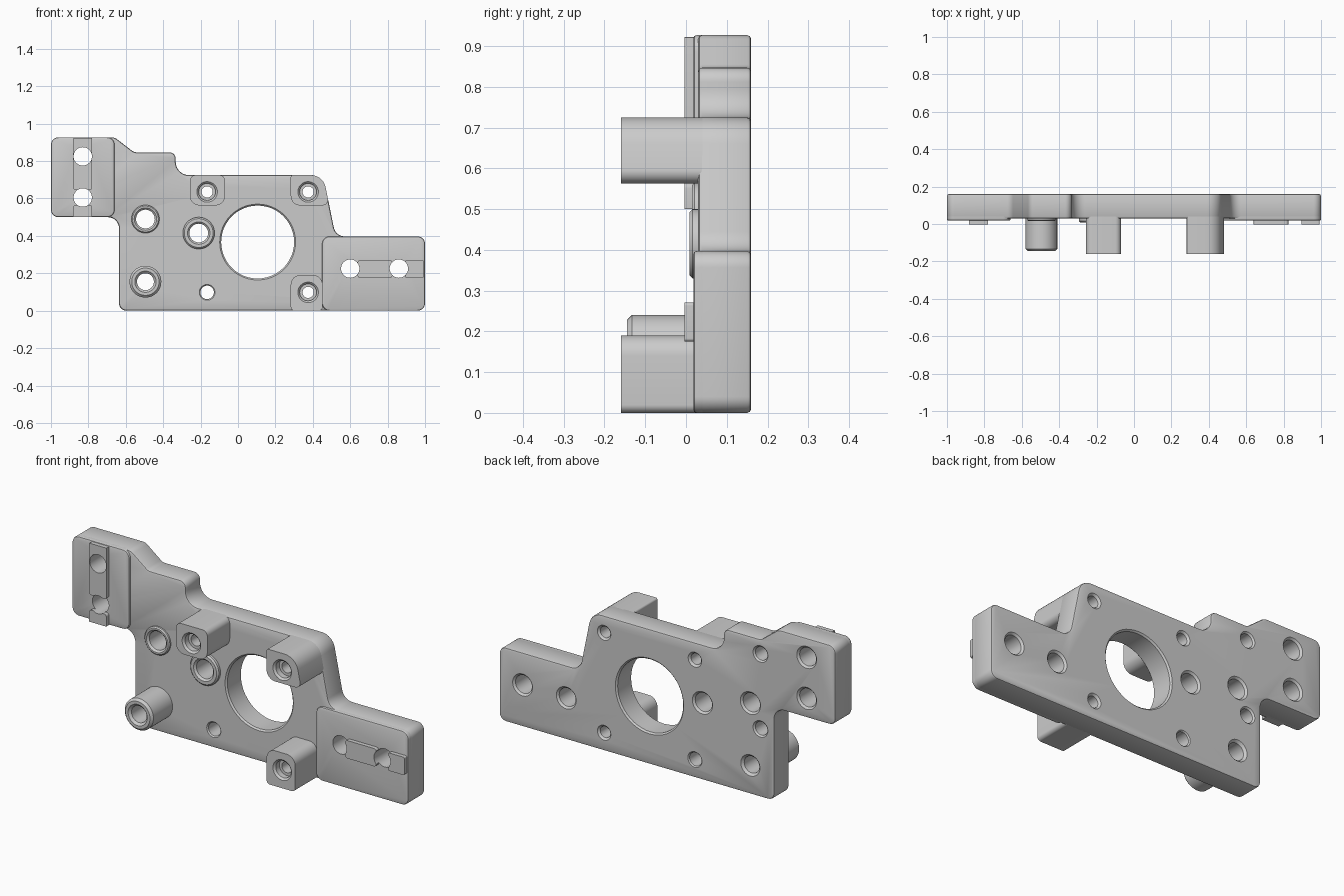
import bpy, bmesh, math
from mathutils import Vector

cube = bpy.data.objects.get("Cube")
if cube:
    bpy.data.objects.remove(cube, do_unlink=True)

metal = bpy.data.materials.new("plain grey")
metal.use_nodes = True
GREY = (0.6, 0.6, 0.6, 1)
metal.diffuse_color = GREY
metal.node_tree.nodes["Principled BSDF"].inputs["Base Color"].default_value = GREY

BACK, FACE, PAD = 0.16, 0.03, 0.018
ROOT = 0.045        # depth at which raised parts end inside the plate
parts = []


def finish(name, bm):
    bmesh.ops.recalc_face_normals(bm, faces=bm.faces)
    mesh = bpy.data.meshes.new(name)
    bm.to_mesh(mesh)
    bm.free()
    mesh.materials.append(metal)
    obj = bpy.data.objects.new(name, mesh)
    bpy.context.collection.objects.link(obj)
    return obj


def rounded(corners, steps=8):
    """Turn (x, z, radius) corners into an outline with true arcs."""
    out = []
    for i, (x, z, r) in enumerate(corners):
        p = Vector((x, z))
        u = (Vector(corners[i - 1][:2]) - p).normalized()
        v = (Vector(corners[(i + 1) % len(corners)][:2]) - p).normalized()
        half = u.angle(v) / 2
        centre = p + (u + v).normalized() * (r / math.sin(half))
        t = r / math.tan(half)
        a, b = p + u * t - centre, p + v * t - centre
        sweep = math.atan2(a.x * b.y - a.y * b.x, a.dot(b))
        start = math.atan2(a.y, a.x)
        for k in range(steps + 1):
            angle = start + sweep * k / steps
            out.append(centre + Vector((math.cos(angle), math.sin(angle))) * r)
    return out


def prism(name, corners, front, back, edge=0.0, edge_back=False):
    """Extrude a rounded outline along y, easing the front and back rims."""
    bm = bmesh.new()
    outline = rounded(corners)
    rings = [[bm.verts.new((p.x, y, p.y)) for p in outline] for y in (front, back)]
    caps = [bm.faces.new(ring) for ring in rings]
    n = len(outline)
    for i in range(n):
        j = (i + 1) % n
        bm.faces.new((rings[0][i], rings[0][j], rings[1][j], rings[1][i]))
    bmesh.ops.recalc_face_normals(bm, faces=bm.faces)
    if edge:
        rims = list(caps[0].edges) + (list(caps[1].edges) if edge_back else [])
        bmesh.ops.bevel(bm, geom=rims, offset=edge, segments=2, profile=0.5,
                        affect='EDGES')
    parts.append(finish(name, bm))


def box(x0, x1, z0, z1, low, high):
    return [(x0, z0, low), (x1, z0, low), (x1, z1, high), (x0, z1, high)]


def turn(bm, x, z, profile, sides=48):
    """Add a solid turned about the y axis from (radius, y) pairs."""
    rings = []
    for r, y in profile:
        angles = [2 * math.pi * k / sides for k in range(sides)]
        rings.append([bm.verts.new((x + r * math.cos(a), y, z + r * math.sin(a)))
                      for a in angles])
    bm.faces.new(rings[0])
    bm.faces.new(rings[-1])
    for a, b in zip(rings, rings[1:]):
        for k in range(sides):
            m = (k + 1) % sides
            bm.faces.new((a[k], a[m], b[m], b[k]))


def round_boss(name, x, z, r, front, edge):
    bm = bmesh.new()
    turn(bm, x, z, [(r - edge, front), (r, front + edge), (r, ROOT)])
    parts.append(finish(name, bm))


# main plate
prism("mounting_plate", [
    (-0.636, 0, 0.04), (1, 0, 0.04), (1, 0.397, 0.04), (0.522, 0.397, 0.06),
    (0.455, 0.725, 0.08), (-0.333, 0.725, 0.07), (-0.333, 0.847, 0.035),
    (-0.556, 0.847, 0.04), (-0.66, 0.927, 0.05), (-1, 0.927, 0.04),
    (-1, 0.5, 0.04), (-0.636, 0.5, 0.06)], FACE, BACK, 0.01, True)

# raised pads and their locating rails
prism("right_pad", box(-1, -0.66, 0.5, 0.927, 0.04, 0.04), PAD, ROOT, 0.008)
prism("left_pad", box(0.45, 1, 0, 0.397, 0.04, 0.04), PAD, ROOT, 0.008)
RAIL = -0.004
prism("right_rail_upper", box(-0.882, -0.78, 0.645, 0.922, 0.014, 0.002), RAIL, FACE)
prism("right_rail_lower", box(-0.882, -0.78, 0.5, 0.565, 0.002, 0.014), RAIL, FACE)
prism("left_rail_inner", box(0.64, 0.825, 0.175, 0.271, 0.014, 0.014), RAIL, FACE)
prism("left_rail_outer", box(0.895, 0.992, 0.175, 0.271, 0.008, 0.008), RAIL, FACE)

# square standoffs, flush with the plate rim
prism("right_top_standoff", box(-0.257, -0.07, 0.563, 0.725, 0.05, 0.03), -BACK, ROOT)
prism("left_top_standoff", [(0.282, 0.563, 0.05), (0.488, 0.563, 0.03),
                            (0.455, 0.725, 0.08), (0.282, 0.725, 0.01)], -BACK, ROOT)
prism("left_bottom_standoff", box(0.282, 0.452, 0, 0.19, 0.02, 0.05), -BACK, ROOT)

# round bosses
round_boss("round_standoff", -0.495, 0.155, 0.085, -0.145, 0.012)
round_boss("outer_ring_boss", -0.495, 0.49, 0.075, 0.015, 0.006)
round_boss("inner_ring_boss", -0.21, 0.415, 0.085, 0.008, 0.008)

# all holes gathered in one cutter
holes = bmesh.new()
OUT = 0.01


def drill(x, z, r, front, c=0.01):
    turn(holes, x, z, [(r + c + OUT, front - OUT), (r, front + c),
                       (r, BACK - c), (r + c + OUT, BACK + OUT)])


drill(0.105, 0.367, 0.195, FACE, 0.008)
drill(-0.165, 0.098, 0.036, FACE, 0.006)
drill(-0.495, 0.49, 0.05, 0.015)
drill(-0.21, 0.415, 0.05, 0.008)
drill(-0.495, 0.155, 0.045, -0.145, 0.012)
for x, z in ((-0.83, 0.825), (-0.83, 0.605), (0.6, 0.225), (0.86, 0.225)):
    turn(holes, x, z, [(0.049, -0.05), (0.049, 0.15), (0.069, 0.17)])
for x, z in ((-0.165, 0.635), (0.375, 0.635), (0.375, 0.098)):
    turn(holes, x, z, [(0.065, -0.17), (0.045, -0.15), (0.045, -0.12),
                       (0.03, -0.12), (0.03, 0.15), (0.05, 0.17)])
for z in (0.367, 0.77):
    turn(holes, -0.555, z, [(0.036, 0.07), (0.036, 0.152), (0.054, 0.17)])
cutter = finish("hole_cutter", holes)
cutter.hide_render = True

# cut the holes, shade, then drop the cutter
for obj in parts:
    cut = obj.modifiers.new("holes", 'BOOLEAN')
    cut.operation = 'DIFFERENCE'
    cut.solver = 'EXACT'
    cut.object = cutter
    bpy.ops.object.select_all(action='DESELECT')
    obj.select_set(True)
    bpy.context.view_layer.objects.active = obj
    bpy.ops.object.modifier_apply(modifier=cut.name)
    bpy.ops.object.shade_smooth_by_angle(angle=math.radians(30))
bpy.data.objects.remove(cutter, do_unlink=True)
